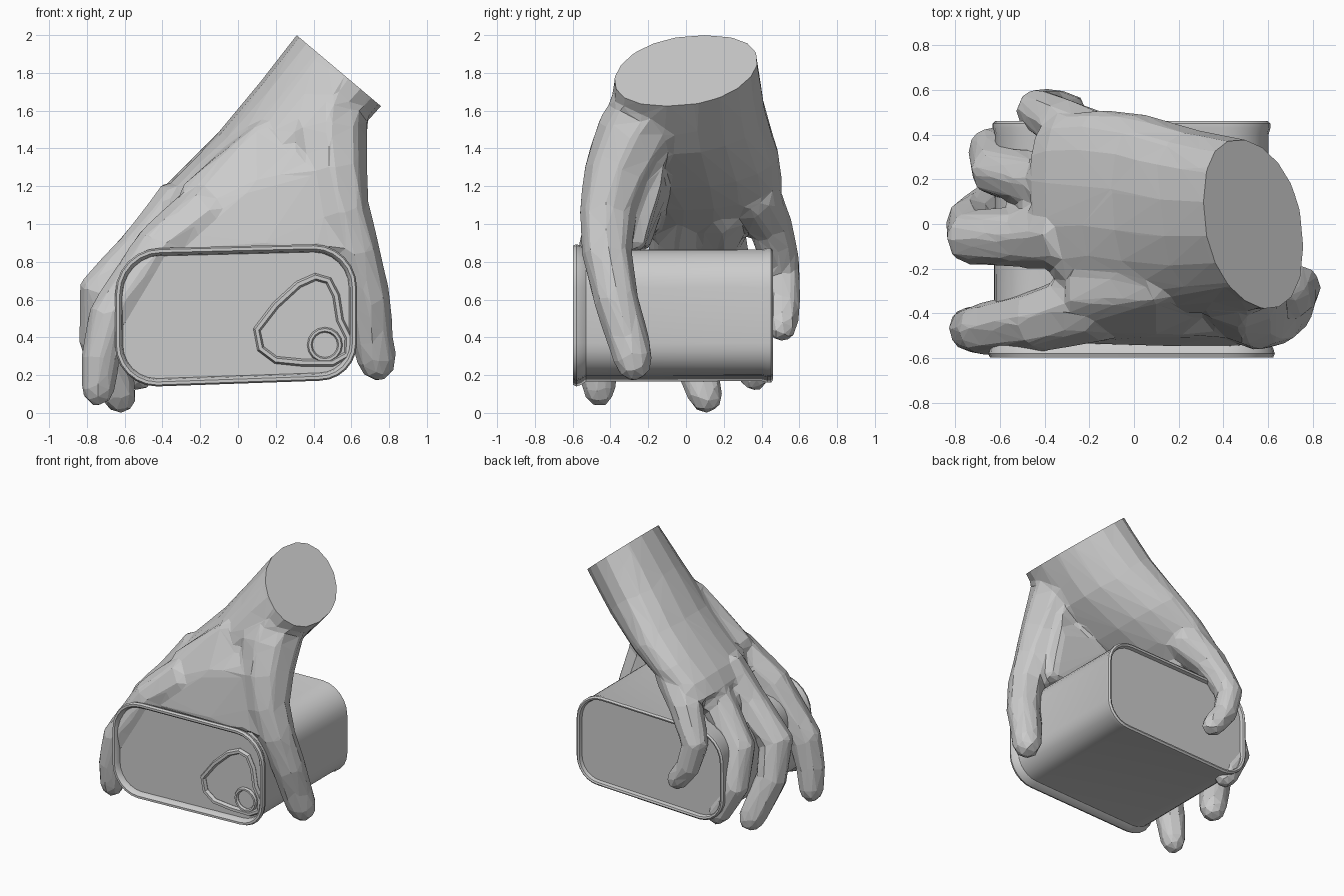
import bpy, bmesh, math
from mathutils import Vector

old = bpy.data.objects.get("Cube")
if old:
    bpy.data.objects.remove(old, do_unlink=True)

grey = bpy.data.materials.new("plain grey")
grey.use_nodes = True
grey.diffuse_color = (0.6, 0.6, 0.6, 1)
grey.node_tree.nodes["Principled BSDF"].inputs["Base Color"].default_value = (0.6, 0.6, 0.6, 1)


def make_object(name, bm):
    bmesh.ops.recalc_face_normals(bm, faces=bm.faces)
    mesh = bpy.data.meshes.new(name)
    bm.to_mesh(mesh)
    bm.free()
    mesh.materials.append(grey)
    obj = bpy.data.objects.new(name, mesh)
    bpy.context.collection.objects.link(obj)
    return obj


def loft(bm, rings, closed=False):
    """Skin a list of rings; cap the ends unless the loft is closed."""
    loops = [[bm.verts.new(p) for p in r] for r in rings]
    pairs = list(zip(loops, loops[1:]))
    if closed:
        pairs.append((loops[-1], loops[0]))
    else:
        bm.faces.new(loops[0])
        bm.faces.new(loops[-1])
    for a, b in pairs:
        for i in range(len(a)):
            j = (i + 1) % len(a)
            bm.faces.new((a[i], a[j], b[j], b[i]))


def tube(bm, stations, sides=8):
    """Digit: stations are (x, y, z, radius), with a rounded tip."""
    pts = [Vector(s[:3]) for s in stations]
    radii = [s[3] for s in stations]
    end = (pts[-1] - pts[-2]).normalized()
    tip, r = pts[-1], radii[-1]
    for along, scale in ((0.6, 0.8), (0.98, 0.4)):
        pts.append(tip + end * r * along)
        radii.append(r * scale)
    rings = []
    for i, p in enumerate(pts):
        t = (pts[min(i + 1, len(pts) - 1)] - pts[max(i - 1, 0)]).normalized()
        u = Vector((0, 1, 0)).cross(t).normalized()
        v = t.cross(u)
        angles = [math.tau * k / sides for k in range(sides)]
        rings.append([p + (u * math.cos(a) + v * math.sin(a)) * radii[i] for a in angles])
    loft(bm, rings)


# Hand: palm, thumb web and digits, fused into one skin
hand_bm = bmesh.new()
arm_dir = Vector((0.644, 0, 0.765))
inward = Vector((0.765, 0, -0.644))
palm = [  # back-of-hand x, z, thickness, centre y, half width
    (0.41, 2.12, 0.585, 0.0, 0.36), (0.31, 2.0, 0.585, 0.0, 0.365),
    (0.1, 1.73, 0.56, 0.01, 0.4), (-0.1, 1.49, 0.47, 0.05, 0.43),
    (-0.26, 1.33, 0.4, 0.07, 0.43), (-0.4, 1.19, 0.32, 0.08, 0.4),
    (-0.47, 1.08, 0.23, 0.1, 0.31)]
rings = []
for x, z, thick, yc, half in palm:
    centre = Vector((x, yc, z)) + inward * thick / 2
    ring = []
    for k in range(18):
        c, s = math.cos(math.tau * k / 18), math.sin(math.tau * k / 18)
        across = half * math.copysign(abs(s) ** 0.85, s) - 0.1 * c
        ring.append(centre + inward * thick / 2 * c + Vector((0, across, 0)))
    rings.append(ring)
loft(hand_bm, rings)

web = [
    (0.55, [(-0.55, 0.86), (-0.23, 0.86), (-0.13, 1.2), (-0.08, 1.5), (-0.3, 1.6), (-0.5, 1.36)]),
    (0.1, [(-0.55, 0.85), (-0.2, 0.86), (-0.08, 1.2), (-0.14, 1.55), (-0.34, 1.53), (-0.5, 1.22)]),
    (-0.3, [(-0.535, 0.85), (-0.25, 0.86), (-0.15, 1.0), (-0.2, 1.18), (-0.36, 1.2), (-0.47, 1.07)])]
loft(hand_bm, [[(x, y, z) for y, z in ring] for x, ring in web])

digits = {
    "thumb": [(0.58, -0.11, 1.84, 0.2), (0.49, -0.19, 1.62, 0.21), (0.48, -0.28, 1.45, 0.21),
              (0.505, -0.365, 1.25, 0.185),
              (0.55, -0.415, 1.05, 0.155), (0.62, -0.42, 0.85, 0.135), (0.69, -0.37, 0.6, 0.122),
              (0.71, -0.31, 0.4, 0.115), (0.735, -0.28, 0.28, 0.108)],
    "index": [(-0.15, -0.35, 1.06, 0.18), (-0.42, -0.43, 0.86, 0.145), (-0.68, -0.47, 0.5, 0.122),
              (-0.73, -0.47, 0.28, 0.105), (-0.74, -0.46, 0.13, 0.092)],
    "middle": [(-0.27, -0.04, 1.1, 0.175), (-0.49, -0.06, 0.87, 0.14), (-0.725, -0.06, 0.64, 0.127),
               (-0.73, 0.01, 0.38, 0.114), (-0.63, 0.1, 0.1, 0.1)],
    "ring": [(-0.24, 0.2, 1.1, 0.17), (-0.42, 0.19, 0.93, 0.13), (-0.62, 0.24, 0.68, 0.12),
             (-0.64, 0.33, 0.42, 0.108), (-0.53, 0.36, 0.21, 0.092)],
    "little": [(-0.15, 0.35, 1.17, 0.15), (-0.32, 0.45, 0.98, 0.12), (-0.435, 0.51, 0.76, 0.1),
               (-0.385, 0.52, 0.58, 0.09), (-0.29, 0.51, 0.46, 0.084)]}
for path in digits.values():
    tube(hand_bm, path)

hand = make_object("hand", hand_bm)
fuse = hand.modifiers.new("fuse", "REMESH")
fuse.mode = "VOXEL"
fuse.voxel_size = 0.022
soften = hand.modifiers.new("soften", "SMOOTH")
soften.iterations = 7
facet = hand.modifiers.new("facet", "DECIMATE")
facet.ratio = 0.04

# Slice the wrist flat
baked = bpy.data.meshes.new_from_object(
    hand.evaluated_get(bpy.context.evaluated_depsgraph_get()))
hand.modifiers.clear()
cut_bm = bmesh.new()
cut_bm.from_mesh(baked)
result = bmesh.ops.bisect_plane(
    cut_bm, geom=cut_bm.verts[:] + cut_bm.edges[:] + cut_bm.faces[:],
    plane_co=(0.31, 0, 2.0), plane_no=arm_dir, clear_outer=True)
edges = [e for e in result["geom_cut"] if isinstance(e, bmesh.types.BMEdge)]
bmesh.ops.holes_fill(cut_bm, edges=edges)
for f in cut_bm.faces:
    f.smooth = False
cut_bm.to_mesh(hand.data)
cut_bm.free()
bpy.data.meshes.remove(baked)


# Tin: a tilted rounded box section carried along y
def section(inset, y, steps=7):
    corners = [(0.4, 0.663, 0.23), (-0.41, 0.633, 0.24), (-0.43, 0.362, 0.222), (0.43, 0.37, 0.2)]
    pts = []
    for quarter, (x, z, r) in enumerate(corners):
        for k in range(steps):
            a = math.pi / 2 * (quarter + k / (steps - 1))
            pts.append((x + (r - inset) * math.cos(a), y, z + (r - inset) * math.sin(a)))
    return pts


tin_bm = bmesh.new()
profile = [(0.042, -0.555), (0.036, -0.585), (0.024, -0.598), (0.008, -0.598), (0.0, -0.58),
           (0.008, -0.555), (0.026, -0.53), (0.028, 0.4), (0.02, 0.43), (0.02, 0.45),
           (0.032, 0.46), (0.045, 0.455), (0.052, 0.43)]
loft(tin_bm, [section(i, y) for i, y in profile])
tin = make_object("tin", tin_bm)


# Raised ridges of the pull tab on the lid
def ridge(name, outline, radius):
    bm = bmesh.new()
    n = len(outline)
    pts = [Vector((x, -0.56, z)) for x, z in outline]
    rings = []
    for i, p in enumerate(pts):
        t = (pts[(i + 1) % n] - pts[i - 1]).normalized()
        side = t.cross(Vector((0, 1, 0)))
        rings.append([p + side * radius * math.cos(math.tau * k / 6)
                      + Vector((0, 1.3 * radius * math.sin(math.tau * k / 6), 0)) for k in range(6)])
    loft(bm, rings, closed=True)
    return make_object(name, bm)


tab = ridge("pull_tab", [(0.1, 0.44), (0.12, 0.34), (0.2, 0.28), (0.35, 0.265), (0.5, 0.265),
                         (0.58, 0.31), (0.585, 0.4), (0.54, 0.49), (0.52, 0.62), (0.48, 0.7),
                         (0.41, 0.72), (0.32, 0.68), (0.2, 0.57)], 0.02)
rivet = ridge("tab_rivet", [(0.46 + 0.08 * math.cos(a * math.tau / 16),
                             0.36 + 0.08 * math.sin(a * math.tau / 16)) for a in range(16)], 0.014)

for obj in (tin, tab, rivet):
    bpy.ops.object.select_all(action="DESELECT")
    obj.select_set(True)
    bpy.context.view_layer.objects.active = obj
    bpy.ops.object.shade_smooth_by_angle(angle=math.radians(35))
